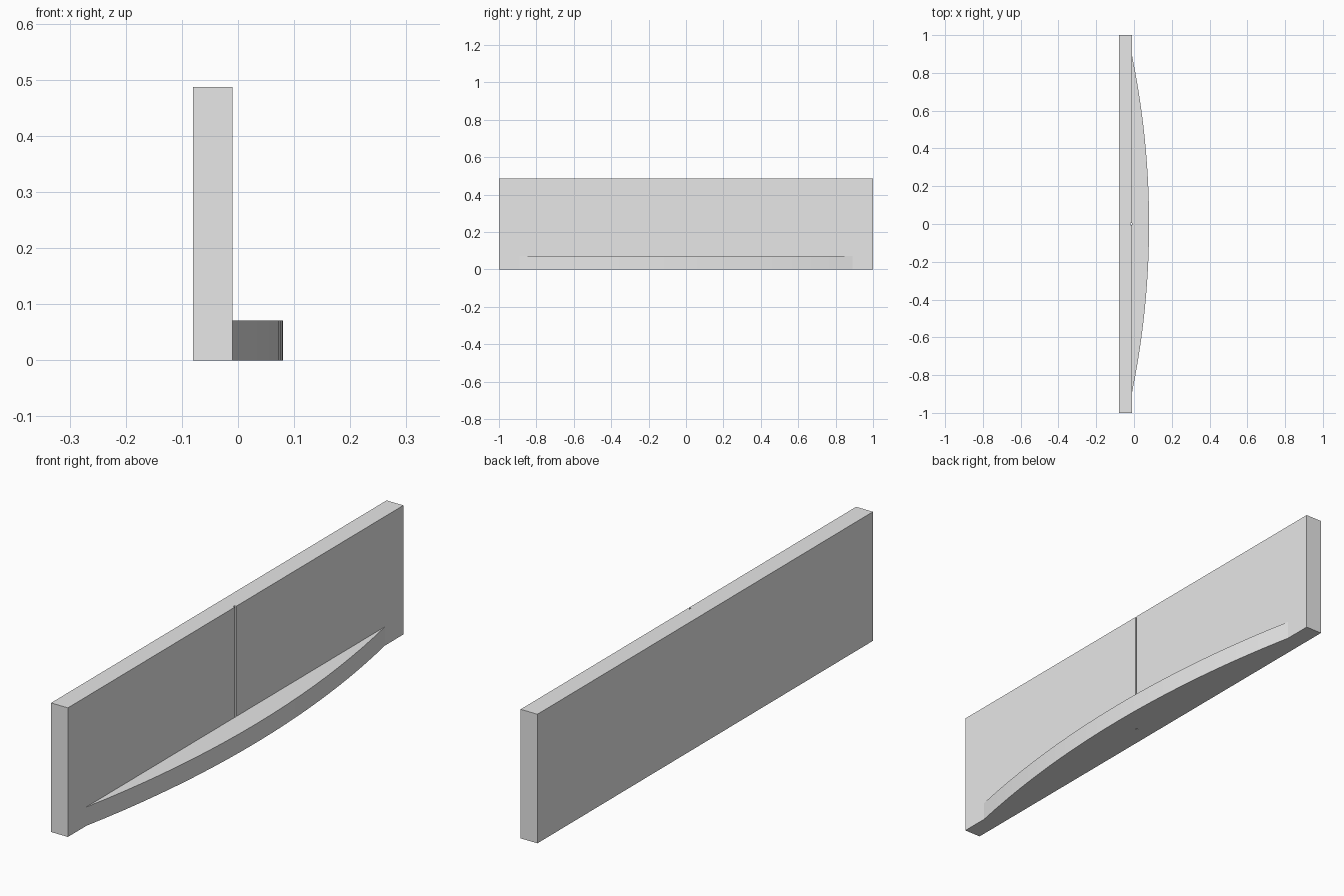
import bpy, bmesh, math

cube = bpy.data.objects.get("Cube")
if cube:
    bpy.data.objects.remove(cube, do_unlink=True)

# Single plain grey material
GREY = (0.8, 0.8, 0.8, 1.0)
grey = bpy.data.materials.new("light_grey")
grey.use_nodes = True
grey.diffuse_color = GREY
grey.node_tree.nodes["Principled BSDF"].inputs["Base Color"].default_value = GREY


def extrude_plan(name, outline, height):
    """Extrude a counter-clockwise plan outline upward from the ground."""
    bm = bmesh.new()
    base = bm.faces.new([bm.verts.new((x, y, 0)) for x, y in outline])
    top = bmesh.ops.extrude_face_region(bm, geom=[base], use_keep_orig=True)
    verts = [v for v in top["geom"] if isinstance(v, bmesh.types.BMVert)]
    bmesh.ops.translate(bm, verts=verts, vec=(0, 0, height))
    bmesh.ops.recalc_face_normals(bm, faces=bm.faces)
    mesh = bpy.data.meshes.new(name)
    bm.to_mesh(mesh)
    bm.free()
    mesh.materials.append(grey)
    obj = bpy.data.objects.new(name, mesh)
    bpy.context.collection.objects.link(obj)
    return obj


BACK, FACE = -0.08, -0.01

# Upright panel with a narrow vertical groove in the middle of its face
groove_half, groove_depth = 0.004, 0.008
panel_plan = [
    (BACK, -1), (FACE, -1),
    (FACE, -groove_half), (FACE - groove_depth, -groove_half),
    (FACE - groove_depth, groove_half), (FACE, groove_half),
    (FACE, 1), (BACK, 1),
]
extrude_plan("upright_panel", panel_plan, 0.487)

# Bowed ledge along the foot of the panel, a shallow circular segment
half_chord, bulge, steps = 0.89, 0.09, 20
radius = (half_chord ** 2 + bulge ** 2) / (2 * bulge)
half_angle = math.asin(half_chord / radius)
centre = FACE + bulge - radius
angles = [half_angle * (2 * i / steps - 1) for i in range(steps + 1)]
ledge_plan = [(centre + radius * math.cos(a), radius * math.sin(a)) for a in angles]
ledge = extrude_plan("curved_ledge", ledge_plan, 0.071)

# Smooth the bowed front and keep the rims sharp
bpy.ops.object.select_all(action="DESELECT")
ledge.select_set(True)
bpy.context.view_layer.objects.active = ledge
bpy.ops.object.shade_smooth_by_angle(angle=math.radians(30))
